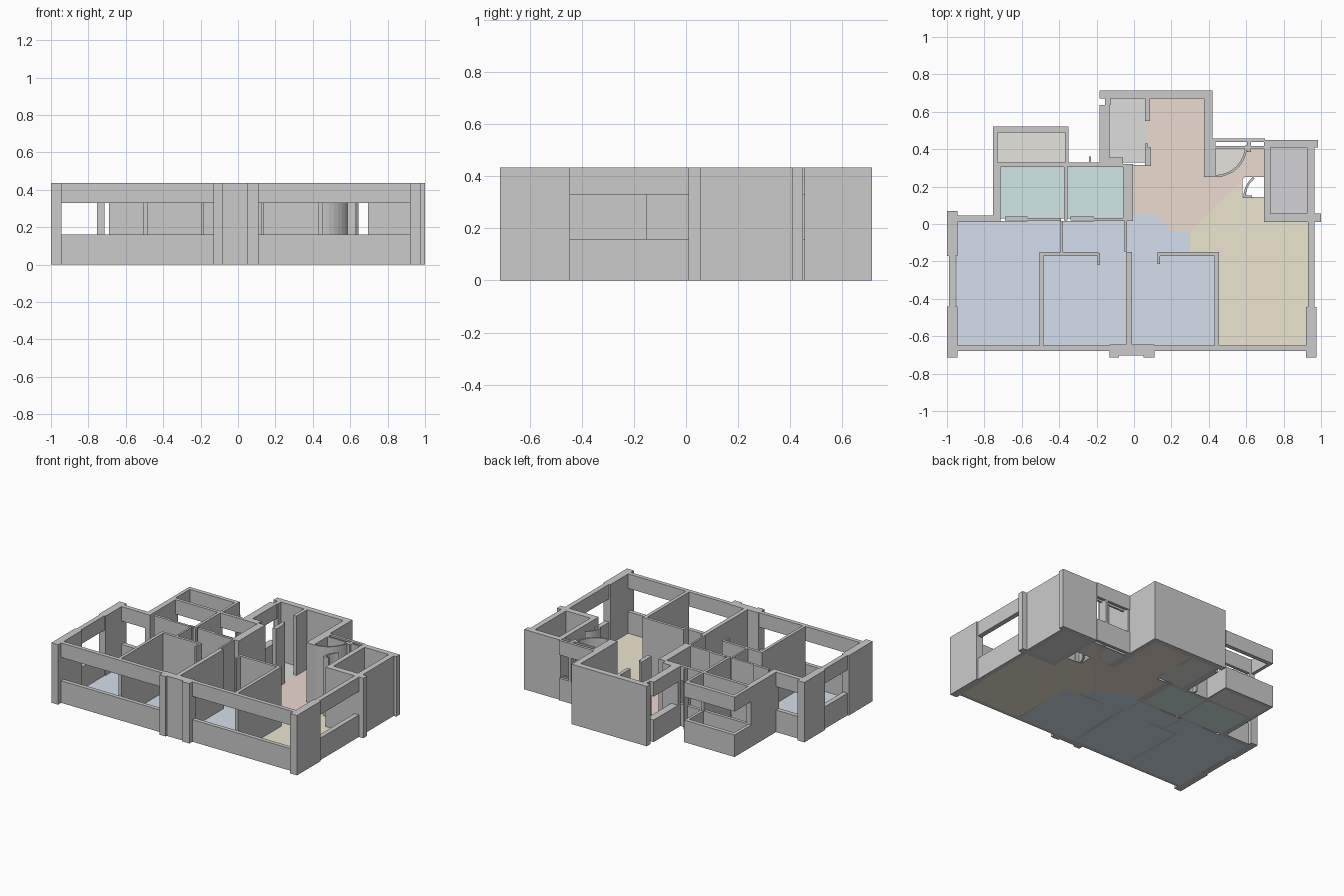
import bpy, bmesh, math

H, SILL, HEAD, FLOOR = 0.435, 0.16, 0.33, 0.004


def finish(name, bm, color=None):
    bmesh.ops.recalc_face_normals(bm, faces=bm.faces)
    me = bpy.data.meshes.new(name)
    bm.to_mesh(me)
    bm.free()
    ob = bpy.data.objects.new(name, me)
    bpy.context.collection.objects.link(ob)
    if color:
        mat = bpy.data.materials.get(color[0]) or bpy.data.materials.new(color[0])
        mat.diffuse_color = (*color[1], 1)
        me.materials.append(mat)


def prism(bm, pts, z0, z1):
    face = bm.faces.new([bm.verts.new((x, y, z0)) for x, y in pts])
    top = bmesh.ops.extrude_face_region(bm, geom=[face], use_keep_orig=True)["geom"]
    bmesh.ops.translate(bm, vec=(0, 0, z1 - z0),
                        verts=[v for v in top if isinstance(v, bmesh.types.BMVert)])


def walls(name, rects, spans=((0, H),)):
    """Rectangles (x0, x1, y0, y1) raised over each height span."""
    bm = bmesh.new()
    for x0, x1, y0, y1 in rects:
        for z0, z1 in spans:
            prism(bm, [(x0, y0), (x1, y0), (x1, y1), (x0, y1)], z0, z1)
    finish(name, bm)


def window_walls(name, rects):
    walls(name, rects, ((0, SILL), (HEAD, H)))


def curved_wall(name, cx, cy, r, a0, a1, t=0.012, n=10):
    angles = [math.radians(a0 + (a1 - a0) * i / n) for i in range(n + 1)]
    bm = bmesh.new()
    for a, b in zip(angles, angles[1:]):
        prism(bm, [(cx + q * math.cos(w), cy + q * math.sin(w))
                   for q, w in ((r, a), (r, b), (r - t, b), (r - t, a))], 0, H)
    bmesh.ops.remove_doubles(bm, verts=bm.verts, dist=1e-5)
    finish(name, bm)


def floor(name, pts, color):
    bm = bmesh.new()
    prism(bm, pts, 0, FLOOR)
    finish(name, bm, color)


def rect(x0, x1, y0, y1):
    return [(x0, y0), (x1, y0), (x1, y1), (x0, y1)]


# Front facade: window bands, corner piers and stepped centre pier
window_walls("front_window_wall", [(-0.945, -0.13, -0.68, -0.65), (0.11, 0.92, -0.68, -0.65)])
walls("front_piers", [(-0.13, 0.11, -0.68, -0.645), (-0.13, -0.08, -0.715, -0.68),
                      (-0.08, 0.05, -0.702, -0.68), (0.05, 0.11, -0.715, -0.68),
                      (0.92, 0.975, -0.715, -0.445)])

# Left and right facades
walls("left_piers", [(-1, -0.945, -0.715, -0.44), (-1, -0.945, -0.17, 0.07)])
window_walls("left_window_wall", [(-0.99, -0.955, -0.44, -0.17)])
window_walls("right_window_wall", [(0.93, 0.965, -0.445, 0.01)])
window_walls("bedroom_back_window_wall", [(-0.945, -0.755, 0.012, 0.045)])

# Closed room at the right rear
walls("right_room_walls", [(0.695, 1.0, 0.01, 0.055), (0.695, 0.73, 0.055, 0.41),
                           (0.925, 0.965, 0.055, 0.41), (0.695, 0.985, 0.41, 0.45)])

# Rear kitchen block
walls("kitchen_walls", [(-0.185, 0.42, 0.672, 0.715), (0.375, 0.42, 0.26, 0.672),
                        (-0.155, -0.125, 0.635, 0.672), (0.06, 0.085, 0.55, 0.672),
                        (0.06, 0.075, 0.41, 0.43), (0.06, 0.09, 0.31, 0.41)])
window_walls("kitchen_side_window_wall", [(-0.185, -0.13, 0.355, 0.635)])
walls("kitchen_side_base", [(-0.185, -0.06, 0.32, 0.355)])

# Rear balcony with a continuous opening band
window_walls("balcony_walls", [(-0.755, -0.35, 0.49, 0.52), (-0.755, -0.73, 0.33, 0.49),
                               (-0.37, -0.35, 0.33, 0.49)])

# Bathrooms
walls("bathroom_walls", [(-0.755, -0.715, 0.01, 0.33), (-0.375, -0.355, 0.02, 0.33),
                         (-0.06, -0.005, 0.015, 0.32), (-0.69, -0.57, 0.02, 0.04),
                         (-0.57, -0.39, 0.015, 0.032), (-0.34, -0.215, 0.02, 0.04),
                         (-0.215, -0.06, 0.015, 0.032), (-0.24, -0.23, 0.31, 0.36)])
window_walls("bathroom_window_walls", [(-0.715, -0.375, 0.305, 0.328), (-0.355, -0.06, 0.305, 0.328)])

# Bedroom partitions with door jambs
walls("bedroom_partitions", [(-0.505, -0.483, -0.65, -0.15), (-0.483, -0.19, -0.17, -0.15),
                             (-0.195, -0.182, -0.22, -0.155), (-0.042, -0.012, -0.65, -0.15),
                             (0.14, 0.43, -0.17, -0.15), (0.125, 0.14, -0.215, -0.15),
                             (0.43, 0.455, -0.65, -0.15)])
walls("corridor_partitions", [(-0.393, -0.38, -0.15, 0.015), (-0.05, -0.037, -0.15, 0.015)])

# Entry: window wall, jambs and two curved screens
window_walls("entry_window_wall", [(0.42, 0.70, 0.438, 0.458), (0.42, 0.70, 0.405, 0.418)])
walls("entry_jambs", [(0.42, 0.435, 0.255, 0.455), (0.375, 0.44, 0.25, 0.262),
                      (0.605, 0.625, 0.385, 0.458), (0.585, 0.63, 0.138, 0.152)])
curved_wall("entry_curved_screen", 0.435, 0.42, 0.17, -90, 0)
curved_wall("inner_curved_screen", 0.72, 0.145, 0.135, 128, 180)

# Coloured floors
BLUE = ("blue_floor", (0.66, 0.74, 0.84))
YELLOW = ("yellow_floor", (0.84, 0.79, 0.63))
SALMON = ("salmon_floor", (0.84, 0.70, 0.63))
TEAL = ("teal_floor", (0.63, 0.79, 0.78))
STONE = ("stone_floor", (0.79, 0.77, 0.73))
GREY = ("grey_floor", (0.73, 0.74, 0.71))
PURPLE = ("purple_floor", (0.66, 0.65, 0.68))

floor("bedroom_floor", [(-0.95, 0.015), (-0.005, 0.015), (-0.005, 0.05), (0.12, 0.05), (0.2, -0.04),
                        (0.3, -0.04), (0.3, -0.155), (0.44, -0.155), (0.44, -0.655), (-0.95, -0.655)], BLUE)
floor("living_floor", [(0.3, -0.04), (0.58, 0.24), (0.58, 0.145), (0.665, 0.145), (0.665, -0.655),
                       (0.44, -0.655), (0.44, -0.155), (0.3, -0.155)], YELLOW)
floor("sunroom_floor", [(0.665, 0.145), (0.7, 0.145), (0.7, 0.015), (0.935, 0.015),
                        (0.935, -0.655), (0.665, -0.655)], YELLOW)
floor("kitchen_floor", [(0.07, 0.675), (0.38, 0.675), (0.38, 0.255), (0.44, 0.255), (0.555, 0.3),
                        (0.605, 0.41), (0.695, 0.41), (0.695, 0.25), (0.59, 0.25), (0.3, -0.04),
                        (0.2, -0.04), (0.12, 0.05), (-0.005, 0.05), (-0.005, 0.315), (0.07, 0.315)], SALMON)
floor("left_bathroom_floor", rect(-0.715, -0.375, 0.03, 0.305), TEAL)
floor("right_bathroom_floor", rect(-0.355, -0.06, 0.03, 0.305), TEAL)
floor("balcony_floor", rect(-0.735, -0.365, 0.325, 0.495), STONE)
floor("entry_floor", [(0.43, 0.25)] + [(0.435 + 0.16 * math.sin(a), 0.41 - 0.16 * math.cos(a))
      for a in (0.4, 0.8, 1.2, 1.57)] + [(0.43, 0.41)], STONE)
floor("utility_floor", rect(-0.135, 0.07, 0.33, 0.675), GREY)
floor("right_room_floor", rect(0.725, 0.93, 0.05, 0.415), PURPLE)
